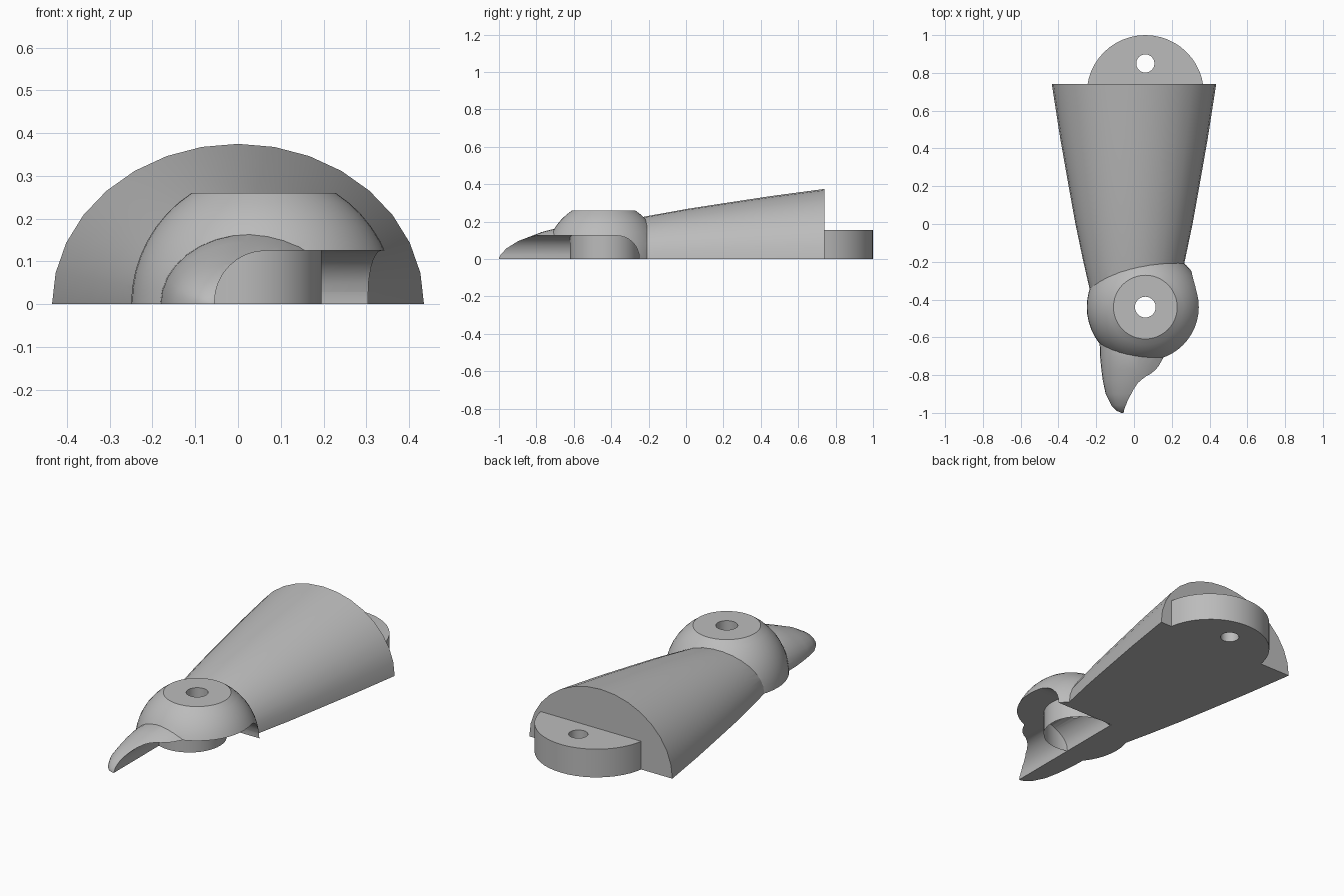
import bpy, bmesh
from math import sin, cos, pi, radians, asin

old = bpy.data.objects.get("Cube")
if old:
    bpy.data.objects.remove(old, do_unlink=True)

GREY = (0.5, 0.5, 0.5, 1)
grey = bpy.data.materials.new("plain grey")
grey.use_nodes = True
grey.diffuse_color = GREY
grey.node_tree.nodes["Principled BSDF"].inputs["Base Color"].default_value = GREY

KNUCKLE = (0.06, -0.44)      # joint axis
R = 0.31                     # knuckle and tab radius


def finish(name, bm):
    bmesh.ops.recalc_face_normals(bm, faces=bm.faces)
    mesh = bpy.data.meshes.new(name)
    bm.to_mesh(mesh)
    bm.free()
    mesh.materials.append(grey)
    obj = bpy.data.objects.new(name, mesh)
    bpy.context.collection.objects.link(obj)
    return obj


def loft(name, rings):
    """Closed skin through rings of points."""
    bm = bmesh.new()
    loops = [[bm.verts.new(p) for p in ring] for ring in rings]
    n = len(loops[0])
    for a, b in zip(loops, loops[1:]):
        for i in range(n):
            j = (i + 1) % n
            bm.faces.new((a[i], a[j], b[j], b[i]))
    bm.faces.new(loops[0])
    bm.faces.new(loops[-1])
    return finish(name, bm)


def upright(cx, cy, r, z, n=48):
    return [(cx + r * cos(2 * pi * i / n), cy + r * sin(2 * pi * i / n), z) for i in range(n)]


def section(y, cx, a, h, n=32):
    return [(cx + a * cos(2 * pi * i / n), y, h * sin(2 * pi * i / n)) for i in range(n)]


def post(name, cx, cy, r, z0, z1):
    return loft(name, [upright(cx, cy, r, z0), upright(cx, cy, r, z1)])


def box(name, lo, hi, fillet=0):
    bm = bmesh.new()
    bmesh.ops.create_cube(bm, size=1)
    for v in bm.verts:
        v.co = [(l + h) / 2 + c * (h - l) for l, h, c in zip(lo, hi, v.co)]
    if fillet:
        # round the top edges on the inner and rear sides
        edges = [e for e in bm.edges
                 if all(v.co.z > hi[2] - 0.001 for v in e.verts)
                 and (all(v.co.x < lo[0] + 0.001 for v in e.verts)
                      or all(v.co.y > hi[1] - 0.001 for v in e.verts))]
        bmesh.ops.bevel(bm, geom=edges, offset=fillet, segments=8, profile=0.5,
                        affect='EDGES')
    return finish(name, bm)


def combine(target, other, operation):
    bpy.context.view_layer.objects.active = target
    mod = target.modifiers.new(operation.lower(), 'BOOLEAN')
    mod.operation = operation
    mod.solver = 'EXACT'
    mod.object = other
    bpy.ops.object.modifier_apply(modifier=mod.name)
    bpy.data.objects.remove(other, do_unlink=True)


# Tapering half-round limb
limb = loft("limb", [section(y, 0, w, w * 0.862) for y, w in
                     [(-0.4, 0.222), (-0.2, 0.268), (0.0, 0.31), (0.2, 0.346),
                      (0.45, 0.39), (0.74, 0.435)]])

# Domed knuckle with a flat top
top = asin(0.26 / R)
angles = [top * (i / 8 - 1) for i in range(17)]
knuckle = loft("knuckle", [upright(*KNUCKLE, R * cos(t), R * sin(t)) for t in angles])

# Curved claw
claw = loft("claw", [section(*s) for s in
                     [(-0.5, 0.03, 0.215, 0.17), (-0.7, 0.028, 0.208, 0.163),
                      (-0.77, 0.02, 0.193, 0.145), (-0.83, 0.008, 0.173, 0.122),
                      (-0.9, -0.01, 0.14, 0.095), (-0.96, -0.03, 0.09, 0.058),
                      (-0.99, -0.05, 0.04, 0.025), (-1.0, -0.06, 0.006, 0.004)]])

# Round rear tab
tab = post("tab", KNUCKLE[0], 0.69, R, -0.1, 0.155)

for part in (knuckle, claw, tab):
    combine(limb, part, 'UNION')

# Flat underside, filleted side recess and the two pin holes
combine(limb, box("floor_cutter", (-1, -2, -1), (1, 2, 0)), 'DIFFERENCE')
combine(limb, box("recess_cutter", (-0.055, -1.4, -0.2), (0.8, -0.25, 0.125), 0.12), 'DIFFERENCE')
combine(limb, post("knuckle_hole", *KNUCKLE, 0.055, -0.2, 0.5), 'DIFFERENCE')
combine(limb, post("tab_hole", KNUCKLE[0], 0.85, 0.048, -0.2, 0.3), 'DIFFERENCE')

# Open-ended collar inside the recess
collar = post("collar", 0.01, -0.435, 0.185, 0, 0.126)
bm = bmesh.new()
bm.from_mesh(collar.data)
bmesh.ops.delete(bm, geom=[f for f in bm.faces if len(f.verts) > 4], context='FACES_ONLY')
bm.to_mesh(collar.data)
bm.free()

for obj in (limb, collar):
    bpy.ops.object.select_all(action='DESELECT')
    obj.select_set(True)
    bpy.context.view_layer.objects.active = obj
    bpy.ops.object.shade_smooth_by_angle(angle=radians(28))
